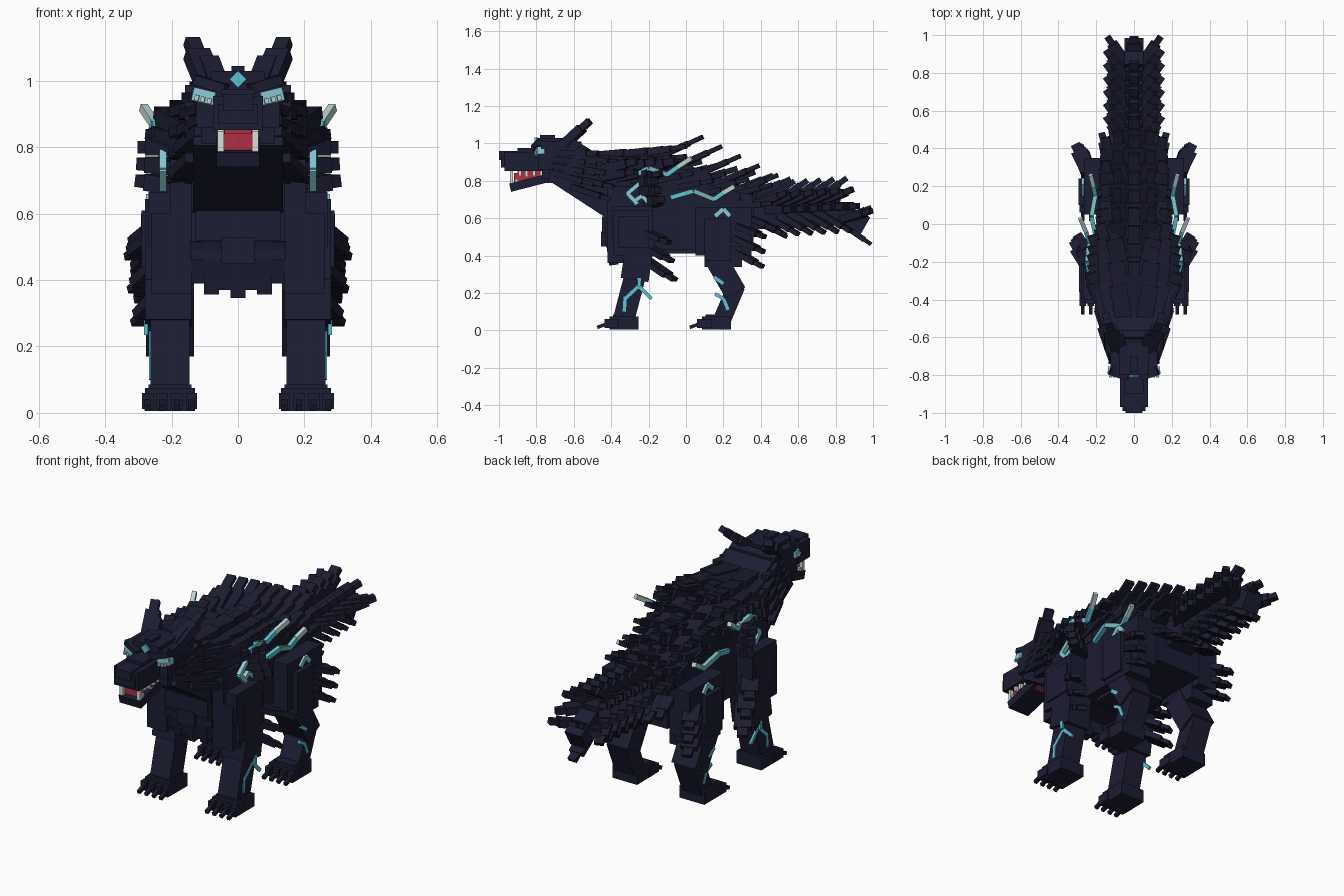
import bpy, bmesh
from mathutils import Vector, Matrix

cube = bpy.data.objects.get("Cube")
if cube:
    bpy.data.objects.remove(cube, do_unlink=True)


def material(name, rgb):
    m = bpy.data.materials.new(name)
    m.use_nodes = True
    m.diffuse_color = (*rgb, 1)
    m.node_tree.nodes["Principled BSDF"].inputs["Base Color"].default_value = (*rgb, 1)
    return m


NAVY = material("dark navy", (0.0118, 0.0122, 0.0330))
FUR = material("fur navy", (0.0112, 0.0115, 0.0295))
CYAN = material("glow cyan", (0.11, 0.55, 0.66))
LIGHT = material("light cyan", (0.25, 0.60, 0.69))
DULL = material("dull cyan", (0.20, 0.48, 0.50))
PALE = material("pale cyan", (0.50, 0.66, 0.64))
WHITE = material("tooth white", (0.72, 0.72, 0.68))
RED = material("mouth red", (0.42, 0.03, 0.06))


def bar(bm, p0, p1, w, t):
    """Square bar from p0 to p1, w wide and t thick."""
    a, b = Vector(p0), Vector(p1)
    d = b - a
    mat = (Matrix.Translation((a + b) / 2) @ d.to_track_quat('Y', 'Z').to_matrix().to_4x4()
           @ Matrix.Diagonal((w, d.length, t, 1)))
    bmesh.ops.create_cube(bm, size=1, matrix=mat)


def part(name, mat, bars):
    """One object from bars; bars off the centre are mirrored."""
    bm = bmesh.new()
    for p0, p1, w, t in bars:
        bar(bm, p0, p1, w, t)
        if abs(p0[0] + p1[0]) > 1e-4:
            bar(bm, (-p0[0], *p0[1:]), (-p1[0], *p1[1:]), w, t)
    me = bpy.data.meshes.new(name)
    bm.to_mesh(me)
    bm.free()
    me.materials.append(mat)
    ob = bpy.data.objects.new(name, me)
    bpy.context.collection.objects.link(ob)


def box(x, y0, y1, z0, z1, w):
    z = (z0 + z1) / 2
    return ((x, y0, z), (x, y1, z), w, z1 - z0)


def tuft(base, delta, w, t=0.03):
    """Stepped fur tuft: wide root and narrower tip."""
    b, d = Vector(base), Vector(delta)
    return [(b - d * 0.15, b + d * 0.72, w, t), (b + d * 0.4, b + d, w * 0.6, t * 0.75)]


def row(n, b0, b1, d0, d1, w, t=0.03):
    out = []
    for i in range(n):
        f = i / max(n - 1, 1)
        out += tuft(Vector(b0).lerp(Vector(b1), f), Vector(d0).lerp(Vector(d1), f), w, t)
    return out


# Trunk
part("chest", NAVY, [box(0, -0.43, -0.12, 0.46, 0.88, 0.28), box(0, -0.45, -0.4, 0.52, 0.61, 0.26),
                     box(0, -0.455, -0.4, 0.45, 0.53, 0.10), box(0.165, -0.42, -0.18, 0.45, 0.77, 0.08)])
part("barrel", NAVY, [box(0, -0.2, 0.12, 0.43, 0.86, 0.36), box(0, -0.15, 0.08, 0.41, 0.5, 0.26)])
part("hips", NAVY, [((0, 0.02, 0.65), (0, 0.33, 0.58), 0.36, 0.29), box(0, 0.05, 0.36, 0.43, 0.66, 0.28)])
part("neck", NAVY, [((0, -0.67, 0.915), (0, -0.34, 0.70), 0.27, 0.26),
                    ((0, -0.62, 0.91), (0, -0.36, 0.76), 0.32, 0.18)])
part("mane_block", FUR, [box(0, -0.5, -0.15, 0.84, 0.945, 0.22), box(0, -0.4, -0.12, 0.74, 0.89, 0.37),
                         ((0, -0.15, 0.87), (0, 0.36, 0.68), 0.24, 0.14)])

# Head
part("skull", NAVY, [box(0, -0.79, -0.56, 0.86, 1.01, 0.25), box(0, -0.8, -0.62, 0.99, 1.03, 0.16),
                     box(0, -0.78, -0.7, 1.02, 1.045, 0.04), box(0, -0.77, -0.6, 0.81, 0.9, 0.22),
                     ((0.035, -0.805, 0.975), (0.125, -0.775, 1.003), 0.05, 0.03)])
part("snout", NAVY, [box(0, -0.97, -0.74, 0.852, 0.955, 0.15), box(0, -1.0, -0.9, 0.91, 0.96, 0.09),
                     box(0, -0.99, -0.9, 0.87, 0.93, 0.12), box(0, -0.9, -0.76, 0.93, 0.975, 0.10)])
part("lower_jaw", NAVY, [((0, -0.94, 0.763), (0, -0.68, 0.83), 0.13, 0.045)])
part("mouth", RED, [box(0, -0.92, -0.7, 0.787, 0.842, 0.09), box(0, -0.9, -0.7, 0.84, 0.855, 0.08)])
part("teeth", WHITE, [box(0.052, y, y + 0.016, z, z + h, 0.02)
                      for y, z, h in ((-0.94, 0.787, 0.062), (-0.895, 0.825, 0.03), (-0.86, 0.82, 0.035),
                                      (-0.82, 0.825, 0.03), (-0.78, 0.822, 0.033), (-0.915, 0.78, 0.03),
                                      (-0.84, 0.79, 0.025))])
part("eyes", LIGHT, [((0.07, -0.796, 0.946), (0.135, -0.785, 0.962), 0.02, 0.04),
                     ((0.13, -0.79, 0.957), (0.132, -0.755, 0.957), 0.014, 0.03)])
part("eye_glints", PALE, [((x, -0.808, z), (x + 0.012, -0.806, z + 0.003), 0.01, 0.016)
                          for x, z in ((0.08, 0.938), (0.10, 0.943), (0.118, 0.948))])
part("forehead_gem", CYAN, [((-0.0125, -0.80, 0.9925), (0.0125, -0.80, 1.0175), 0.02, 0.036)])
part("ears", NAVY, tuft((0.085, -0.66, 0.985), (0.055, 0.145, 0.135), 0.075, 0.045)
     + [((0.06, -0.68, 0.98), (0.09, -0.58, 1.06), 0.06, 0.04)])
part("cheek_ruff", FUR, row(4, (0.10, -0.67, 0.95), (0.11, -0.69, 0.84), (0.05, 0.2, 0.0), (0.07, 0.2, -0.06), 0.07)
     + row(4, (0.12, -0.55, 0.92), (0.13, -0.58, 0.76), (0.07, 0.2, -0.02), (0.06, 0.18, -0.06), 0.08))

# Mane and back fur
part("spine_fur", FUR, row(9, (0, -0.45, 0.925), (0, 0.36, 0.72), (0, 0.25, 0.035), (0, 0.2, 0.09), 0.11, 0.04))
part("mane_fur", FUR, row(3, (0.05, -0.52, 0.935), (0.06, -0.28, 0.935), (0.05, 0.27, 0.025), (0.06, 0.28, 0.05), 0.09, 0.035)
     + row(3, (0.10, -0.50, 0.92), (0.11, -0.26, 0.90), (0.07, 0.26, -0.01), (0.07, 0.26, 0.03), 0.09, 0.035))
part("back_fur", FUR, row(5, (0.06, -0.18, 0.91), (0.06, 0.27, 0.74), (0.04, 0.27, 0.125), (0.03, 0.22, 0.09), 0.08)
     + row(6, (0.12, -0.42, 0.87), (0.12, 0.24, 0.72), (0.05, 0.25, 0.05), (0.03, 0.22, 0.06), 0.08)
     + row(5, (0.15, -0.2, 0.79), (0.12, 0.26, 0.66), (0.03, 0.24, 0.05), (0.03, 0.2, 0.02), 0.08))
part("shoulder_fur", FUR, row(3, (0.15, -0.43, 0.86), (0.16, -0.24, 0.86), (0.08, 0.17, 0.045), (0.06, 0.18, 0.045), 0.09, 0.05)
     + row(3, (0.16, -0.42, 0.82), (0.17, -0.26, 0.81), (0.08, 0.15, 0.03), (0.09, 0.13, 0.03), 0.08, 0.04)
     + row(3, (0.18, -0.25, 0.80), (0.18, -0.2, 0.68), (0.11, 0.08, 0.0), (0.12, 0.07, 0.02), 0.07, 0.05))
part("chest_fringe", FUR, [((x, -0.41, 0.52), (x, -0.385, z), 0.045, 0.05)
                           for x, z in ((0, 0.35), (0.04, 0.375), (0.08, 0.36), (0.12, 0.395))])

# Tail
spine = [(0.28, 0.61), (0.48, 0.63), (0.66, 0.655), (0.82, 0.64), (0.96, 0.56)]
part("tail", NAVY, [((0, *a), (0, *b), 0.16 - 0.02 * i, 0.16 - 0.02 * i)
                    for i, (a, b) in enumerate(zip(spine, spine[1:]))])
tail_fur = []
for i in range(6):
    y = 0.37 + 0.07 * i
    z = 0.645 + 0.004 * i
    tail_fur += tuft((0, y, z + 0.05), (0, 0.14, 0.10), 0.09, 0.04)
    tail_fur += tuft((0.045, y + 0.03, z + 0.03), (0.075, 0.14, 0.06), 0.06, 0.04)
    tail_fur += tuft((0.05, y + 0.06, z), (0.10, 0.14, 0.0), 0.06, 0.045)
    tail_fur += tuft((0.035, y + 0.02, z - 0.045), (0.05, 0.14, -0.09), 0.08, 0.03)
tail_fur += tuft((0, 0.87, 0.61), (0, 0.12, 0.05), 0.08) + tuft((0, 0.86, 0.55), (0, 0.13, -0.09), 0.08)
tail_fur += tuft((0.05, 0.86, 0.6), (0.09, 0.13, 0.04), 0.06, 0.04)
part("tail_fur", FUR, tail_fur)
part("rump_fur", FUR, row(3, (0.05, 0.3, 0.62), (0.13, 0.3, 0.62), (0.02, 0.24, -0.12), (0.04, 0.18, -0.08), 0.06))

# Front legs
part("shoulders", NAVY, [box(0.235, -0.39, -0.18, 0.40, 0.645, 0.09), box(0.245, -0.36, -0.2, 0.44, 0.61, 0.09),
                         box(0.215, -0.40, -0.18, 0.5, 0.665, 0.11), box(0.2, -0.42, -0.2, 0.36, 0.60, 0.12)])
part("front_legs", NAVY, [((0.21, -0.24, 0.5), (0.21, -0.275, 0.27), 0.14, 0.15),
                          ((0.205, -0.26, 0.34), (0.205, -0.335, 0.05), 0.118, 0.115)])
part("elbow_fur", FUR, row(3, (0.24, -0.22, 0.53), (0.22, -0.19, 0.36), (0.08, 0.13, -0.06), (0.08, 0.13, -0.09), 0.09))

# Hind legs
part("thighs", NAVY, [box(0.205, 0.05, 0.35, 0.40, 0.66, 0.12), box(0.245, 0.10, 0.24, 0.37, 0.6, 0.095),
                      box(0.21, 0.1, 0.3, 0.34, 0.45, 0.14)])
part("hind_legs", NAVY, [((0.205, 0.15, 0.4), (0.205, 0.265, 0.2), 0.145, 0.12),
                         ((0.205, 0.27, 0.24), (0.205, 0.19, 0.05), 0.118, 0.095)])
part("thigh_fur", FUR, row(3, (0.25, 0.3, 0.55), (0.24, 0.27, 0.42), (0.06, 0.12, -0.05), (0.05, 0.14, -0.08), 0.085))

# Paws: pad, four toes and claws on every leg
paws, claws = [], []
for y in (-0.41, 0.085):
    paws += [box(0.205, y, y + 0.155, 0.005, 0.075, 0.15), box(0.205, y + 0.02, y + 0.13, 0.02, 0.085, 0.13)]
    for k in range(4):
        x = 0.14 + 0.044 * k
        paws.append(box(x, y - 0.025, y + 0.05, 0.012, 0.06, 0.034))
        claws.append(((x, y - 0.065, 0.016), (x, y, 0.04), 0.018, 0.018))
part("paws", NAVY, paws)
part("claws", FUR, claws)

# Lightning bolts: thin bars along a path, fading from cyan to pale
bolts = {
    "upper_bolt": [(0.235, -0.27, 0.83), (0.25, -0.2, 0.868), (0.235, -0.1, 0.832), (0.255, -0.04, 0.875), (0.285, 0.03, 0.92)],
    "side_bolt": [(0.20, -0.08, 0.71), (0.225, 0.04, 0.745), (0.205, 0.15, 0.70), (0.215, 0.20, 0.735), (0.23, 0.26, 0.77)],
}
for name, pts in bolts.items():
    for piece, mat, k in (("start", CYAN, 0), ("middle", DULL, 1), ("bend", CYAN, 2), ("tip", PALE, 3)):
        part(f"{name}_{piece}", mat, [(pts[k], pts[k + 1], 0.023, 0.024)])
part("shoulder_bolt", LIGHT, [((0.226, a, b), (0.226, c, d), 0.022, 0.022) for a, b, c, d in (
    (-0.25, 0.785, -0.315, 0.73), (-0.315, 0.735, -0.26, 0.675), (-0.28, 0.69, -0.235, 0.72), (-0.235, 0.72, -0.185, 0.665))])
X = 0.262
part("leg_bolts", CYAN, [((X, a, b), (X, c, d), 0.012, 0.018) for a, b, c, d in (
    (-0.25, 0.24, -0.325, 0.17), (-0.325, 0.18, -0.33, 0.1), (-0.25, 0.235, -0.185, 0.17),
    (0.155, 0.195, 0.2, 0.17), (0.2, 0.17, 0.225, 0.11))])
part("upper_leg_bolts", CYAN, [((0.2775, -0.25, 0.28), (0.2775, -0.25, 0.235), 0.012, 0.018),
                               ((0.2755, 0.15, 0.285), (0.2755, 0.2, 0.25), 0.012, 0.018)])
part("thigh_bolts", LIGHT, [((0.268, 0.155, 0.61), (0.268, 0.2, 0.65), 0.018, 0.024),
                            ((0.268, 0.2, 0.65), (0.268, 0.235, 0.61), 0.018, 0.024)])
